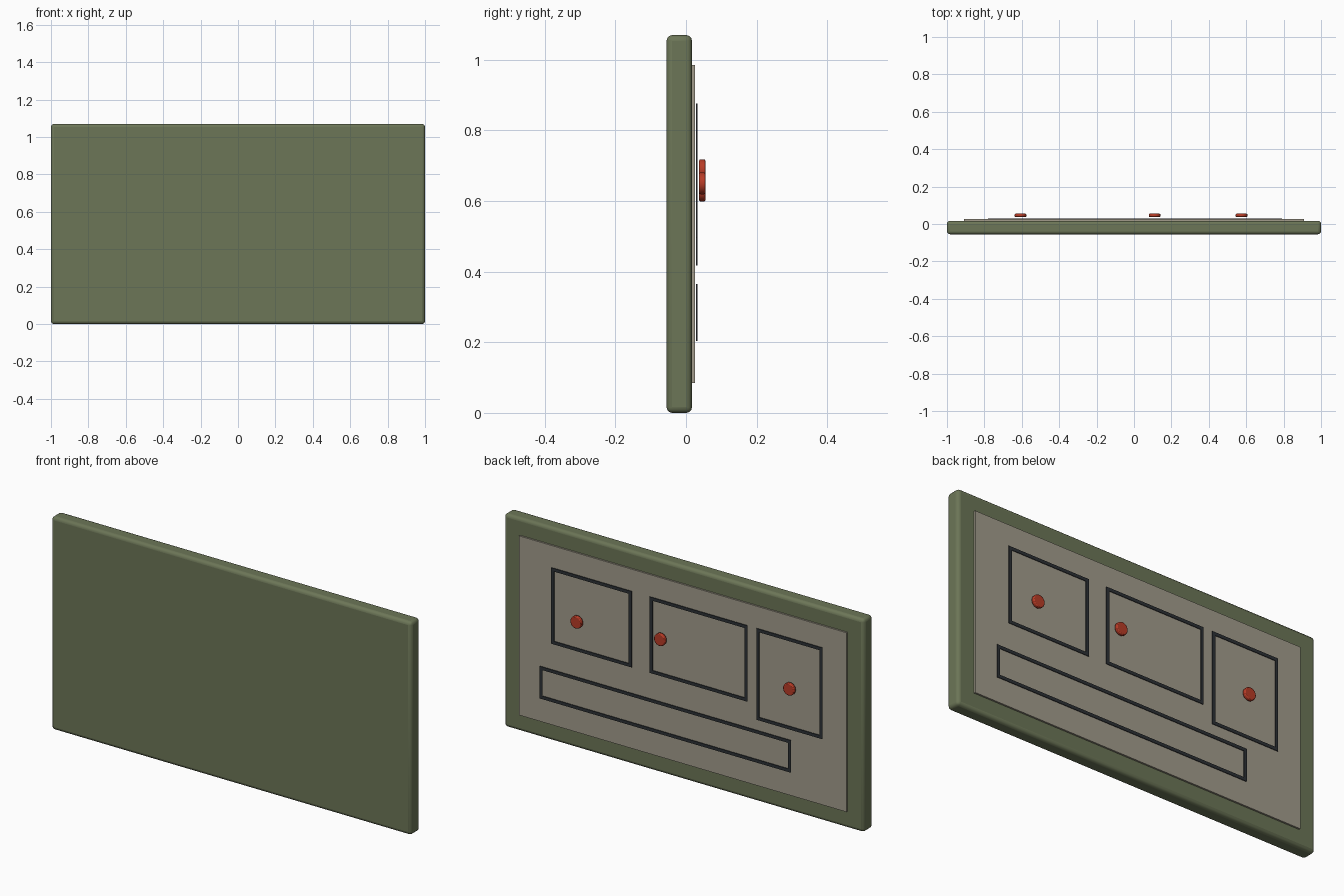
import bpy, bmesh, math

if "Cube" in bpy.data.objects:
    bpy.data.objects.remove(bpy.data.objects["Cube"])


def material(name, rgb):
    m = bpy.data.materials.new(name)
    m.diffuse_color = (*rgb, 1)
    m.use_nodes = True
    m.node_tree.nodes["Principled BSDF"].inputs["Base Color"].default_value = m.diffuse_color
    return m


GREEN = material("olive", (0.15, 0.18, 0.095))
CREAM = material("warm_grey", (0.36, 0.33, 0.26))
DARK = material("charcoal", (0.025, 0.03, 0.035))
RED = material("red", (0.48, 0.045, 0.02))


def bevel(ob, width, segments):
    mod = ob.modifiers.new("bevel", 'BEVEL')
    mod.width, mod.segments = width, segments
    mod.limit_method = 'ANGLE'
    bpy.ops.object.shade_smooth_by_angle(angle=math.radians(35))


def box(name, x0, x1, y0, y1, z0, z1, mat):
    bpy.ops.mesh.primitive_cube_add(
        size=1, location=((x0 + x1) / 2, (y0 + y1) / 2, (z0 + z1) / 2))
    ob = bpy.context.object
    ob.name = name
    ob.scale = (x1 - x0, y1 - y0, z1 - z0)
    bpy.ops.object.transform_apply(location=False, rotation=False, scale=True)
    ob.data.materials.append(mat)
    return ob


def outline(name, x0, x1, z0, z1, mat, t=0.016, y0=0.029, y1=0.032):
    """Thin rectangular ring facing the back."""
    bm = bmesh.new()
    rings = []
    for y, i in ((y0, 0), (y1, 0), (y1, t), (y0, t)):
        rings.append([bm.verts.new((x, y, z)) for x, z in (
            (x0 + i, z0 + i), (x1 - i, z0 + i), (x1 - i, z1 - i), (x0 + i, z1 - i))])
    for r in range(4):
        a, b = rings[r], rings[(r + 1) % 4]
        for k in range(4):
            n = (k + 1) % 4
            bm.faces.new((a[k], a[n], b[n], b[k]))
    bmesh.ops.recalc_face_normals(bm, faces=bm.faces)
    me = bpy.data.meshes.new(name)
    bm.to_mesh(me)
    bm.free()
    me.materials.append(mat)
    ob = bpy.data.objects.new(name, me)
    bpy.context.collection.objects.link(ob)


# Board with rounded edges
board = box("board", -1, 1, -0.055, 0.017, 0, 1.07, GREEN)
bevel(board, 0.016, 3)

# Map sheet on the back face
box("sheet", -0.91, 0.91, 0.015, 0.0255, 0.085, 0.985, CREAM)

# Zone outlines
zones = [("zone_large_a", 0.28, 0.727, 0.495, 0.877),
         ("zone_large_b", -0.363, 0.18, 0.495, 0.877),
         ("zone_small", -0.78, -0.413, 0.418, 0.877),
         ("zone_strip", -0.605, 0.792, 0.203, 0.365)]
for z in zones:
    outline(*z, DARK)

# Pins
for i, (x, z) in enumerate([(0.575, 0.65), (0.11, 0.687), (-0.607, 0.63)]):
    bpy.ops.mesh.primitive_cylinder_add(
        vertices=24, radius=0.031, depth=0.018,
        location=(x, 0.046, z), rotation=(math.pi / 2, 0, 0))
    pin = bpy.context.object
    pin.name = f"pin_{i + 1}"
    pin.data.materials.append(RED)
    bevel(pin, 0.004, 2)
